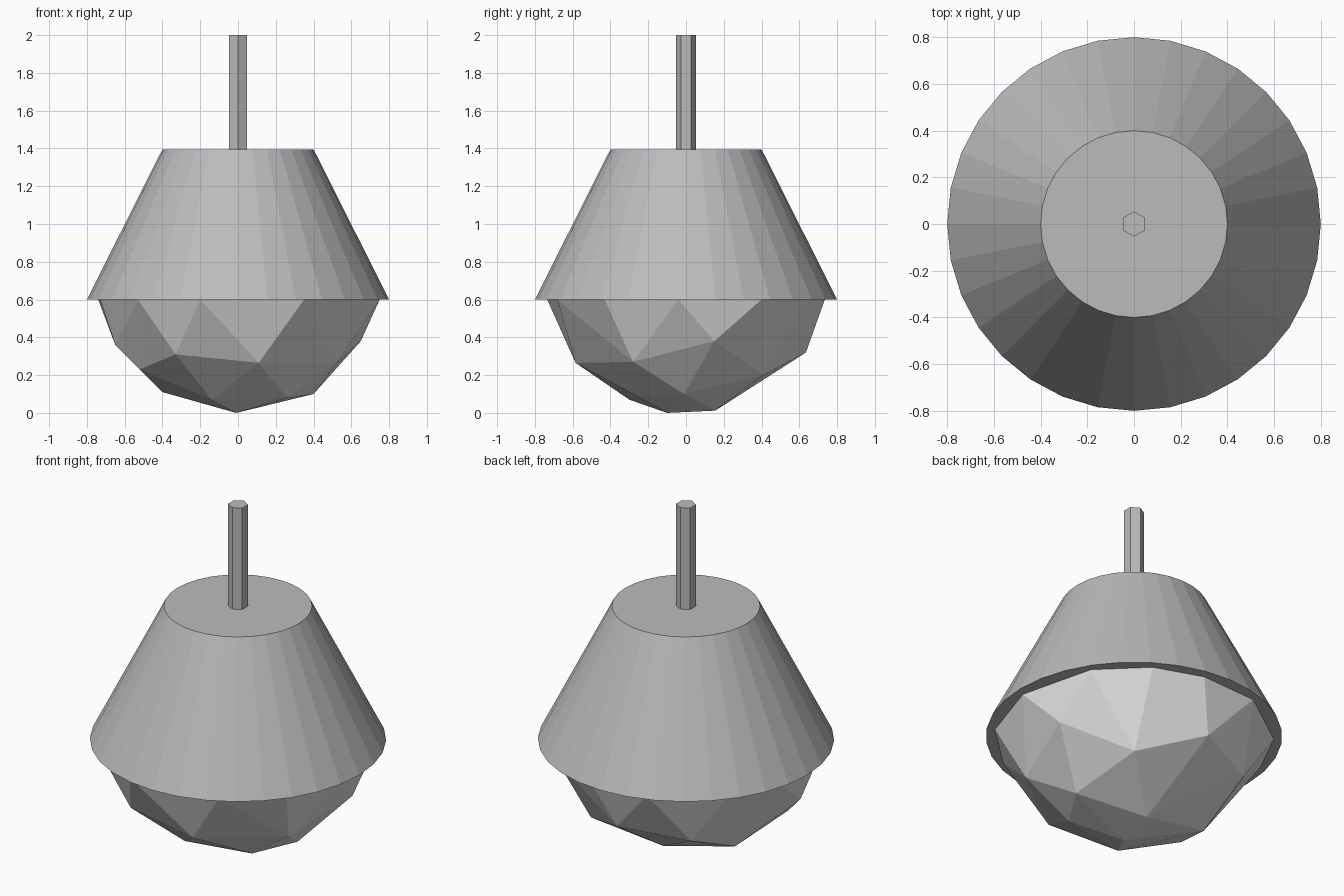
import bpy, bmesh, math
from mathutils import Matrix

if "Cube" in bpy.data.objects:
    bpy.data.objects.remove(bpy.data.objects["Cube"])


def material(name, v):
    mat = bpy.data.materials.new(name)
    mat.diffuse_color = (v, v, v, 1)
    mat.use_nodes = True
    mat.node_tree.nodes["Principled BSDF"].inputs["Base Color"].default_value = mat.diffuse_color
    return mat


mid_grey = material("mid grey", 0.5)
light_grey = material("light grey", 0.75)


def finish(bm, name, mat):
    bmesh.ops.recalc_face_normals(bm, faces=bm.faces)
    mesh = bpy.data.meshes.new(name)
    bm.to_mesh(mesh)
    bm.free()
    mesh.materials.append(mat)
    obj = bpy.data.objects.new(name, mesh)
    bpy.context.collection.objects.link(obj)
    return obj


def frustum(name, sides, r_low, r_high, z_low, z_high):
    bm = bmesh.new()
    bmesh.ops.create_cone(bm, cap_ends=True, segments=sides, radius1=r_low,
                          radius2=r_high, depth=z_high - z_low,
                          matrix=Matrix.Translation((0, 0, (z_low + z_high) / 2)))
    return finish(bm, name, mid_grey)


# Wide conical top with a flat underside, and the stem standing on it
frustum("shade", 32, 0.8, 0.4, 0.6, 1.395)
frustum("stem", 6, 0.054, 0.054, 1.39, 2.0)

# Faceted round underside: irregular low-poly bowl wrapped around a few points
rim = [(-.53, -.55), (-.2, -.735), (.35, -.68), (.62, -.43), (.75, -.04),
       (.64, .4), (.4, .635), (.12, .735), (-.24, .715), (-.6, .46),
       (-.74, .18), (-.73, -.2)]
low = [(.4, -.01, .1), (-.4, .11, .11), (.11, -.585, .265), (-.33, -.54, .31),
       (-.65, -.15, .36), (-.14, -.3, .07), (-.52, -.22, .23), (.53, -.28, .27),
       (.65, .15, .38), (.01, .635, .32), (.34, .41, .2), (.04, .155, .012),
       (-.01, -.1, 0), (-.37, .48, .275), (.26, -.24, .08)]
bm = bmesh.new()
for p in [(x, y, 0.6) for x, y in rim] + low:
    bm.verts.new(p)
bmesh.ops.convex_hull(bm, input=bm.verts)
# drop the hidden lid inside the shade
lid = [f for f in bm.faces if all(v.co.z > 0.599 for v in f.verts)]
bmesh.ops.delete(bm, geom=lid, context='FACES')
finish(bm, "bowl", light_grey)
